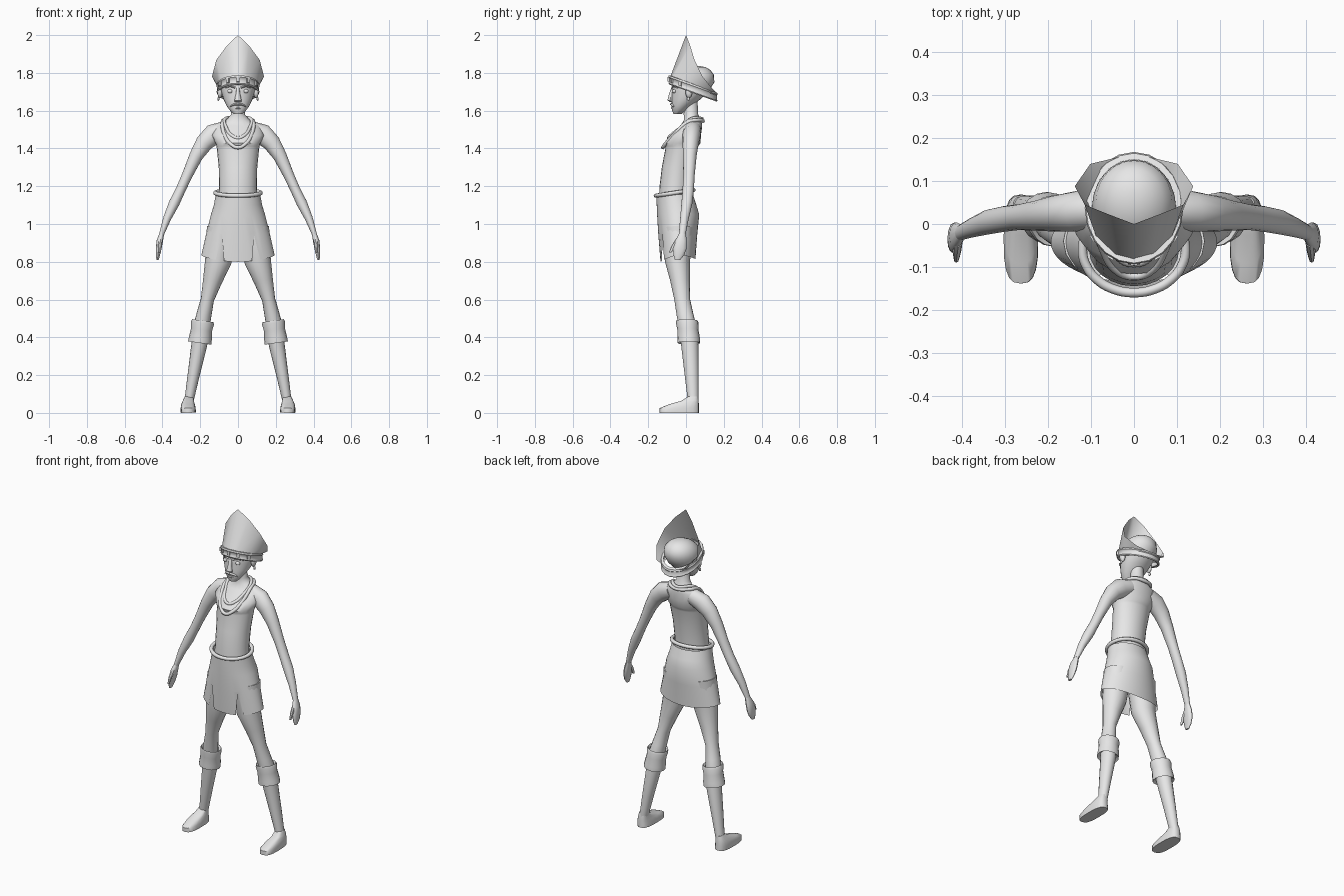
import bpy, bmesh, math
from mathutils import Vector

grey = bpy.data.materials.new("plain_grey")
grey.diffuse_color = (0.8, 0.8, 0.8, 1)


def finish(obj, mirror=False, angle=45):
    obj.data.materials.append(grey)
    bpy.context.view_layer.objects.active = obj
    for o in bpy.context.selected_objects:
        o.select_set(False)
    obj.select_set(True)
    if obj.type == 'MESH':
        bpy.ops.object.shade_smooth_by_angle(angle=math.radians(angle))
    if mirror:
        m = obj.modifiers.new("mirror", 'MIRROR')
        m.use_mirror_merge = False
    return obj


def grid(name, rows, cap=False, mirror=False, angle=45):
    """Skin closed rows of points into one surface."""
    bm = bmesh.new()
    vs = [[bm.verts.new(p) for p in r] for r in rows]
    n = len(rows[0])
    for a, b in zip(vs, vs[1:]):
        for i in range(n):
            j = (i + 1) % n
            bm.faces.new((a[i], a[j], b[j], b[i]))
    if cap:
        bm.faces.new(vs[0])
        bm.faces.new(vs[-1])
    bmesh.ops.recalc_face_normals(bm, faces=bm.faces)
    me = bpy.data.meshes.new(name)
    bm.to_mesh(me)
    bm.free()
    obj = bpy.data.objects.new(name, me)
    bpy.context.collection.objects.link(obj)
    return finish(obj, mirror, angle)


def loft(name, rings, n=16, mirror=False, power=1.0, axis=None):
    """Rings are x, y, z, half width, half depth, set square to the path."""
    Y = Vector((0, 1, 0))
    rows = []
    for k, (x, y, z, rx, ry) in enumerate(rings):
        a, b = rings[max(k - 1, 0)], rings[min(k + 1, len(rings) - 1)]
        t = Vector(axis) if axis else Vector(b[:3]) - Vector(a[:3])
        side = Y.cross(t).normalized()
        row = []
        for i in range(n):
            c, s = math.cos(math.tau * i / n), math.sin(math.tau * i / n)
            c = math.copysign(abs(c) ** power, c)
            s = math.copysign(abs(s) ** power, s)
            row.append(Vector((x, y, z)) + side * rx * c + Y * ry * s)
        rows.append(row)
    return grid(name, rows, True, mirror)


def tube(name, pts, r, closed=True):
    cu = bpy.data.curves.new(name, 'CURVE')
    cu.dimensions = '3D'
    cu.bevel_depth, cu.bevel_resolution, cu.resolution_u = r, 2, 5
    sp = cu.splines.new('BEZIER')
    sp.bezier_points.add(len(pts) - 1)
    for bp, p in zip(sp.bezier_points, pts):
        bp.co = p
        bp.handle_left_type = bp.handle_right_type = 'AUTO'
    sp.use_cyclic_u = closed
    cu.use_fill_caps = True
    obj = bpy.data.objects.new(name, cu)
    bpy.context.collection.objects.link(obj)
    return finish(obj)


def ball(name, loc, scale, mirror=False):
    x, y, z = loc
    a, b, c = scale
    prof = [math.radians(d) for d in (-85, -50, -17, 17, 50, 85)]
    return loft(name, [(x, y, z + c * math.sin(p), a * math.cos(p), b * math.cos(p))
                       for p in prof], 10, mirror, axis=(0, 0, 1))


# Body
loft("torso", [(0, -.06, 1.10, .105, .085), (0, -.055, 1.2, .10, .085),
               (0, -.042, 1.3, .102, .086), (0, -.024, 1.4, .112, .085),
               (0, -.022, 1.412, .114, .087), (0, -.02, 1.428, .118, .097),
               (0, -.003, 1.47, .14, .082), (0, .028, 1.52, .125, .058),
               (0, .035, 1.55, .062, .046), (0, .026, 1.58, .037, .038),
               (0, .025, 1.66, .036, .036)], 24)
loft("arm", [(.07, .035, 1.50, .045, .045), (.13, .03, 1.475, .055, .048),
             (.178, .025, 1.43, .047, .043), (.222, .02, 1.36, .036, .036),
             (.268, .016, 1.26, .028, .03), (.302, .012, 1.185, .026, .03),
             (.338, .005, 1.11, .028, .029), (.375, -.008, 1.03, .021, .023),
             (.405, -.02, .945, .013, .018)], mirror=True)
loft("hand", [(.402, -.018, .955, .012, .016), (.414, -.027, .91, .017, .031),
              (.42, -.033, .87, .015, .036), (.424, -.038, .835, .011, .028),
              (.426, -.045, .81, .006, .014)], 12, True)
loft("thumb", [(.41, -.04, .92, .011, .014), (.413, -.065, .885, .01, .012),
               (.414, -.083, .85, .006, .007)], 8, True)
loft("leg", [(.085, -.04, .98, .08, .08), (.105, -.045, .8, .07, .066),
             (.135, -.032, .7, .051, .052), (.162, -.02, .6, .035, .042),
             (.18, -.005, .52, .04, .045), (.195, .01, .45, .044, .048),
             (.205, .02, .36, .042, .046), (.235, .03, .2, .032, .037),
             (.26, .038, .06, .024, .028)], mirror=True)
loft("foot", [(.263, -.035, 0, .040, .104), (.264, -.035, .025, .040, .104),
              (.264, -.012, .045, .036, .08), (.262, .02, .062, .030, .047),
              (.259, .037, .085, .023, .027)], 20, True, .7)
loft("leg_cuff", [(.188, .005, .465, .042, .048), (.186, .005, .488, .057, .057),
                  (.188, .007, .475, .061, .060), (.193, .01, .44, .056, .056),
                  (.199, .014, .395, .061, .060), (.203, .015, .37, .062, .060),
                  (.204, .016, .385, .042, .046)], mirror=True, axis=(-.14, 0, 1))

# Skirt with two notches at the front of the hem
SEG = 48
rows = []
skirt = [(1.155, .118, -.157, .037), (1.10, .128, -.155, .055), (1.05, .143, -.153, .07),
         (.95, .168, -.147, .06), (.815, .194, -.135, .05)]
for k, (z, rx, y0, y1) in enumerate(skirt):
    row = []
    for i in range(SEG):
        a = math.tau * i / SEG
        zz, ex = z, rx
        if k == 4:
            zz = z + .02 * math.sin(a) ** 2 - .015 * max(0, math.cos(a))
            if i in (4, SEG - 4):
                zz, ex = .94, .170
        row.append((ex * math.sin(a), (y0 + y1) / 2 - (y1 - y0) / 2 * math.cos(a), zz))
    rows.append(row)
grid("skirt", rows)
tube("belt", [(.12 * math.sin(a), -.06 - .1 * math.cos(a), 1.165 - .015 * math.cos(a))
              for a in (math.tau * i / 16 for i in range(16))], .011)

# Necklaces
tube("long_necklace", [(0, .09, 1.545), (.065, .065, 1.55), (.082, .01, 1.54),
                       (.07, -.065, 1.47), (.035, -.112, 1.42), (0, -.122, 1.405),
                       (-.035, -.112, 1.42), (-.07, -.065, 1.47), (-.082, .01, 1.54),
                       (-.065, .065, 1.55)], .010)
tube("short_necklace", [(0, .085, 1.557), (.068, .03, 1.557), (.06, -.035, 1.505),
                        (.03, -.083, 1.466), (0, -.092, 1.455), (-.03, -.083, 1.466),
                        (-.06, -.035, 1.505), (-.068, .03, 1.557)], .009)

# Head and face
loft("head", [(0, -.045, 1.583, .024, .022), (0, -.037, 1.60, .042, .036),
              (0, -.023, 1.625, .06, .053), (0, 0, 1.66, .077, .076),
              (0, .022, 1.70, .089, .097), (0, .038, 1.75, .098, .112),
              (0, .05, 1.79, .089, .098), (0, .056, 1.815, .067, .073),
              (0, .06, 1.83, .042, .045), (0, .06, 1.836, .014, .015)], 24,
     axis=(0, 0, 1))
loft("nose", [(0, -.076, 1.645, .018, .008), (0, -.084, 1.655, .019, .014),
              (0, -.078, 1.69, .011, .012), (0, -.068, 1.725, .008, .008)], 8,
     axis=(0, 0, 1))
ball("eye", (.042, -.062, 1.703), (.014, .012, .011), True)
loft("brow", [(.015, -.072, 1.722, .005, .006), (.042, -.065, 1.732, .006, .009),
              (.068, -.044, 1.722, .004, .006)], 8, True)
loft("moustache", [(.001, -.078, 1.634, .006, .008), (.022, -.074, 1.633, .006, .008),
                   (.042, -.066, 1.622, .002, .003)], 8, True)
ball("lower_lip", (0, -.072, 1.614), (.02, .009, .005))
ball("ear", (.096, .015, 1.70), (.014, .02, .034), True)
ball("earring", (.104, .012, 1.662), (.006, .008, .01), True)

# Tall hat, open at the back, with a tilted band
rim = [(0, 0, 2.0), (.058, .022, 1.945), (.115, .045, 1.868),
       (.138, .088, 1.78), (.102, .14, 1.715), (0, .165, 1.69)]
angs = [math.radians(d) for d in (0, 25, 55, 95, 140, 180)]


def brim(a, grow=0.0, lift=0.0):
    y = .037 - (.122 + grow) * math.cos(a)
    return ((.106 + grow) * math.sin(a), y, 1.775 - .36 * (y + .085) + lift)


top = rim + [(-x, y, z) for x, y, z in rim[4:0:-1]]
low = [brim(a) for a in angs + [-a for a in angs[4:0:-1]]]
grid("hat", [low, top], angle=60)
turn = [math.tau * i / 20 for i in range(20)]
prof = [(-.008, -.035), (.004, -.038), (.008, -.032), (.004, -.024), (.004, -.006),
        (.009, 0), (.006, .01), (-.008, .012)]
grid("hat_band", [[brim(a, g, h) for a in turn] for g, h in prof])
for k in range(-2, 3):
    a = k * .5
    pts = [[brim(a + d, g, h) for d, g in ((-.07, .0), (.07, .0), (.07, .012), (-.07, .012))]
           for h in (-.025, -.002)]
    grid("band_plate", pts, True, angle=20)
